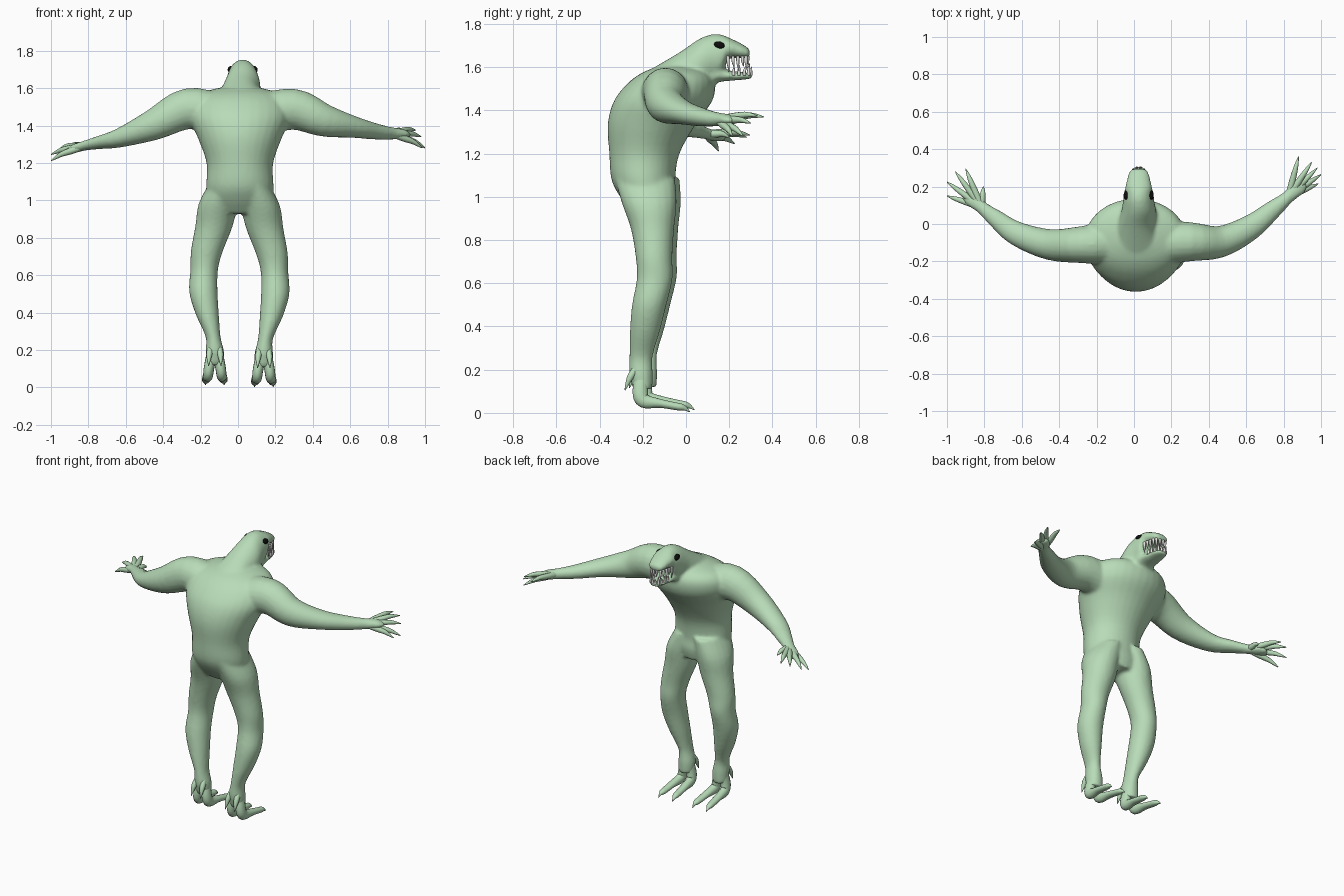
import bpy, bmesh, math
from mathutils import Vector


def material(name, rgb):
    m = bpy.data.materials.new(name)
    m.diffuse_color = (*rgb, 1)
    return m


GREEN = material("pale_green", (0.48, 0.71, 0.48))
WHITE = material("tooth_white", (0.85, 0.85, 0.82))
BLACK = material("eye_black", (0.004, 0.004, 0.004))


def smooth_path(rings, steps=4):
    """Catmull-Rom through (x, y, z, ra, rb) rings."""
    p = [rings[0]] + list(rings) + [rings[-1]]
    out = []
    for i in range(1, len(p) - 2):
        for s in range(steps):
            t = s / steps
            out.append([0.5 * (2 * b + (c - a) * t + (2 * a - 5 * b + 4 * c - d) * t * t
                               + (3 * b - a - 3 * c + d) * t ** 3)
                        for a, b, c, d in zip(*p[i - 1:i + 3])])
    return out + [list(rings[-1])]


def loft(bm, rings, side, normal=None, n=20):
    """Closed elliptical tube: ra lies along side, rb across it."""
    pts = smooth_path(rings)
    side, loops = Vector(side), []
    for i, p in enumerate(pts):
        a, b = pts[max(i - 1, 0)], pts[min(i + 1, len(pts) - 1)]
        t = Vector(normal) if normal else (Vector(b[:3]) - Vector(a[:3])).normalized()
        u = (side - t * side.dot(t)).normalized()
        v = t.cross(u)
        loops.append([bm.verts.new(Vector(p[:3])
                      + u * max(p[3], .001) * math.cos(k * math.tau / n)
                      + v * max(p[4], .001) * math.sin(k * math.tau / n)) for k in range(n)])
    faces = [bm.faces.new((l[k], l[(k + 1) % n], m[(k + 1) % n], m[k]))
             for l, m in zip(loops, loops[1:]) for k in range(n)]
    faces += [bm.faces.new(loops[0][::-1]), bm.faces.new(loops[-1])]
    bmesh.ops.recalc_face_normals(bm, faces=faces)


def finish(bm, name, mat):
    me = bpy.data.meshes.new(name)
    bm.to_mesh(me)
    bm.free()
    me.materials.append(mat)
    me.polygons.foreach_set("use_smooth", [True] * len(me.polygons))
    ob = bpy.data.objects.new(name, me)
    bpy.context.collection.objects.link(ob)
    return ob


X, Y, Z = (1, 0, 0), (0, 1, 0), (0, 0, 1)
HX = 0.025  # head is slightly off centre


def left_leg(r):
    return (0.014 - r[0], r[1] + 0.02, r[2] + 0.01, *r[3:])


body = bmesh.new()

# torso: z, back y, front y, half width
torso = [(0.93, -.25, -.06, .14), (1.0, -.305, -.045, .175), (1.08, -.345, -.05, .18),
         (1.2, -.355, -.03, .178), (1.335, -.362, .045, .225), (1.44, -.335, .12, .27),
         (1.52, -.275, .135, .265), (1.57, -.21, .11, .22), (1.6, -.14, .06, .12)]
loft(body, [(.01, (a + b) / 2, z, w, (b - a) / 2) for z, a, b, w in torso], X, Z, 32)

# neck, skull and muzzle: y, low z, high z, half width
head = [(-.25, 1.38, 1.54, .16), (-.12, 1.4, 1.615, .135), (-.02, 1.42, 1.675, .11),
        (.06, 1.48, 1.73, .095), (.12, 1.525, 1.752, .084), (.165, 1.555, 1.75, .079),
        (.195, 1.635, 1.738, .072), (.25, 1.64, 1.712, .06), (.285, 1.642, 1.69, .048),
        (.296, 1.655, 1.678, .025)]
loft(body, [(HX * (1 if y > 0 else .5), y, (a + b) / 2, w, (b - a) / 2)
            for y, a, b, w in head], X, Y, 28)
# lower jaw
jaw = [(.06, 1.47, 1.6, .075), (.14, 1.525, 1.6, .068), (.2, 1.536, 1.584, .058),
       (.27, 1.542, 1.576, .046), (.308, 1.547, 1.57, .028)]
loft(body, [(HX, y, (a + b) / 2, w, (b - a) / 2) for y, a, b, w in jaw], X, Y)

# arms with palms (vertical radius, horizontal radius)
arms = {
    "right": [(.12, -.1, 1.46, .11, .12), (.3, -.095, 1.487, .11, .105),
              (.46, -.095, 1.428, .088, .085), (.62, -.02, 1.392, .058, .068),
              (.74, .075, 1.368, .043, .05), (.825, .145, 1.358, .033, .035),
              (.875, .195, 1.356, .026, .045), (.905, .225, 1.35, .012, .035)],
    "left": [(-.1, -.1, 1.46, .11, .12), (-.27, -.11, 1.49, .11, .1),
             (-.45, -.11, 1.405, .084, .083), (-.63, -.05, 1.335, .052, .065),
             (-.74, .03, 1.31, .036, .048), (-.815, .09, 1.294, .027, .035),
             (-.865, .135, 1.28, .023, .045), (-.9, .165, 1.268, .012, .035)]}
for rings in arms.values():
    loft(body, rings, Z)

# legs
leg = [(.08, -.19, 1.08, .09, .14), (.12, -.17, .97, .105, .127), (.143, -.155, .85, .1, .1),
       (.18, -.148, .72, .086, .085), (.195, -.145, .62, .074, .083),
       (.199, -.17, .5, .076, .08), (.178, -.19, .38, .062, .07),
       (.147, -.208, .26, .04, .054), (.138, -.208, .18, .05, .055), (.138, -.2, .11, .048, .045)]
loft(body, leg, X, Z)
loft(body, [left_leg(r) for r in leg], X, Z)

# fuse the parts into one smooth skin
skin = finish(body, "body", GREEN)
rm = skin.modifiers.new("fuse", "REMESH")
rm.mode, rm.voxel_size, rm.use_smooth_shade = "VOXEL", 0.01, True
sm = skin.modifiers.new("soften", "SMOOTH")
sm.factor, sm.iterations = 0.5, 7

# clawed fingers running from the wrist
tips = {
    "right": [(.88, .36, 1.37), (.95, .33, 1.375), (.98, .3, 1.34), (1, .265, 1.28),
              (.985, .215, 1.28)],
    "left": [(-.9, .295, 1.285), (-.955, .28, 1.275), (-1, .225, 1.245), (-1, .15, 1.212),
             (-.805, .2, 1.275)]}
for hand, ends in tips.items():
    bm = bmesh.new()
    w = Vector(arms[hand][5][:3])
    for e in ends:
        e = Vector(e)
        loft(bm, [(*(w.lerp(e, t) + Vector((0, 0, h))), r, r) for t, h, r in
                  ((.1, 0, .018), (.4, .005, .018), (.68, .01, .014), (.85, .006, .009),
                   (1, 0, .002))], Z, None, 10)
    finish(bm, hand + "_fingers", GREEN)

# two long toes and two heel spurs per foot
for name, place in (("right_toes", lambda r: r), ("left_toes", left_leg)):
    bm = bmesh.new()
    for s in (-1, 1):
        toe = [(.138 + s * .012, -.2, .18, .03, .035), (.138 + s * .03, -.212, .1, .028, .036),
               (.138 + s * .036, -.195, .056, .027, .034), (.138 + s * .042, -.12, .044, .025, .021),
               (.138 + s * .046, -.05, .031, .022, .018), (.138 + s * .048, -.02, .026, .019, .016),
               (.138 + s * .05, .0, .018, .009, .009), (.138 + s * .05, .018, .004, .002, .002)]
        loft(bm, [place(r) for r in toe], X, None, 14)
        spur = [(.138 + s * .02, -.225, .21, .018, .018), (.138 + s * .03, -.258, .165, .016, .016),
                (.138 + s * .033, -.283, .105, .002, .002)]
        loft(bm, [place(r) for r in spur], X, None, 10)
    finish(bm, name, GREEN)

# teeth along both jaws: y, half width, root z, tip z
bm = bmesh.new()
upper = [(.195, .058, .065), (.218, .054, .045), (.24, .05, .06), (.262, .044, .04),
         (.278, .034, .055), (.286, .012, .035)]
lower = [(.22, .046, .03), (.245, .043, .04), (.27, .038, .03), (.29, .028, .045), (.3, .01, .03)]
for row, root, d in ((upper, 1.652, -1), (lower, 1.562, 1)):
    for y, w, h in row:
        for s in (-1, 1):
            x = HX + s * w
            loft(bm, [(x, y, root, .008, .008), (x, y, root + d * (.01 + h * .4), .0065, .0065),
                      (x, y + .004, root + d * (.01 + h), .001, .001)], X, Z, 8)
finish(bm, "teeth", WHITE)

# eyes: thin discs on the sides of the skull
for s, name in ((1, "right_eye"), (-1, "left_eye")):
    bm = bmesh.new()
    bmesh.ops.create_uvsphere(bm, u_segments=20, v_segments=12, radius=1)
    ob = finish(bm, name, BLACK)
    ob.scale = (.013, .026, .017)
    ob.location = (HX + s * .066, .155, 1.702)
    ob.rotation_euler = (math.radians(-18), s * math.radians(-35), s * math.radians(12))
